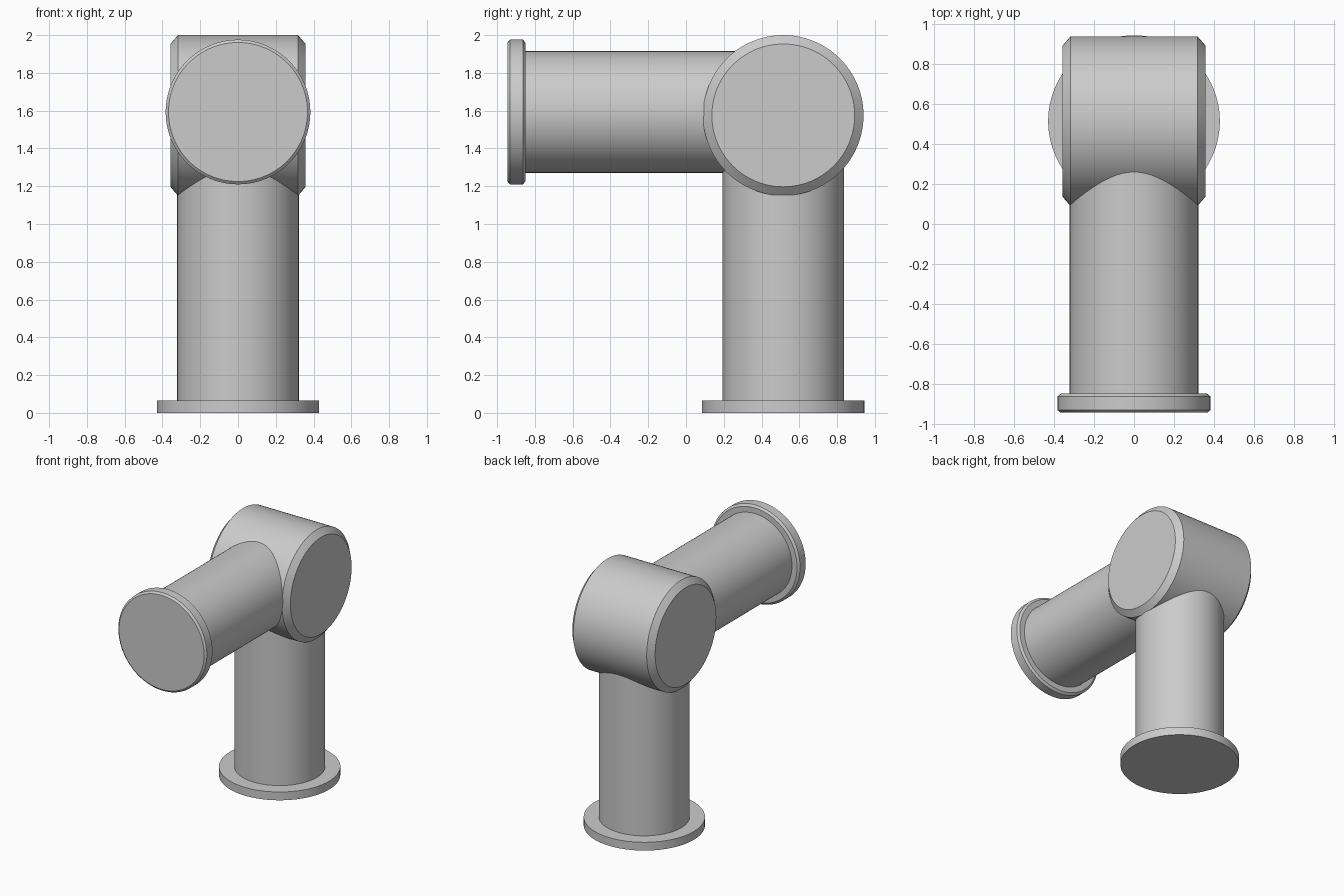
import bpy, bmesh, math
from mathutils import Matrix

if "Cube" in bpy.data.objects:
    bpy.data.objects.remove(bpy.data.objects["Cube"])

SEGMENTS = 96
CENTRE_Y = 0.515   # axis of the post and the elbow


def turned(name, profile, location, rotation=None):
    """Closed solid of revolution from (radius, height) pairs, capped at both ends."""
    bm = bmesh.new()
    rings = []
    for r, h in profile:
        rings.append([bm.verts.new((r * math.cos(a), r * math.sin(a), h))
                      for a in (2 * math.pi * i / SEGMENTS for i in range(SEGMENTS))])
    for low, high in zip(rings, rings[1:]):
        for i in range(SEGMENTS):
            j = (i + 1) % SEGMENTS
            bm.faces.new((low[i], low[j], high[j], high[i]))
    bm.faces.new(rings[0][::-1])
    bm.faces.new(rings[-1])
    if rotation:
        bm.transform(Matrix.Rotation(math.pi / 2, 4, rotation))
    bmesh.ops.recalc_face_normals(bm, faces=bm.faces)
    mesh = bpy.data.meshes.new(name)
    bm.to_mesh(mesh)
    bm.free()
    obj = bpy.data.objects.new(name, mesh)
    obj.location = location
    bpy.context.collection.objects.link(obj)
    bpy.ops.object.select_all(action='DESELECT')
    obj.select_set(True)
    bpy.context.view_layer.objects.active = obj
    bpy.ops.object.shade_smooth_by_angle(angle=math.radians(25))
    return obj


# Upright post with its wide base flange
turned("post_with_base_flange",
       [(0.43, 0), (0.43, 0.065), (0.322, 0.065), (0.322, 1.5)],
       (0, CENTRE_Y, 0))

# Elbow drum lying along x, chamfered at both ends
turned("elbow_drum",
       [(0.378, -0.358), (0.425, -0.318), (0.425, 0.318), (0.378, 0.358)],
       (0, CENTRE_Y, 1.575), 'Y')

# Forward arm with a chamfered end cap (height runs toward the front, -y)
turned("arm_with_end_cap",
       [(0.322, 0), (0.322, 1.365), (0.366, 1.365), (0.383, 1.378),
        (0.383, 1.447), (0.368, 1.46)],
       (0, CENTRE_Y, 1.593), 'X')
